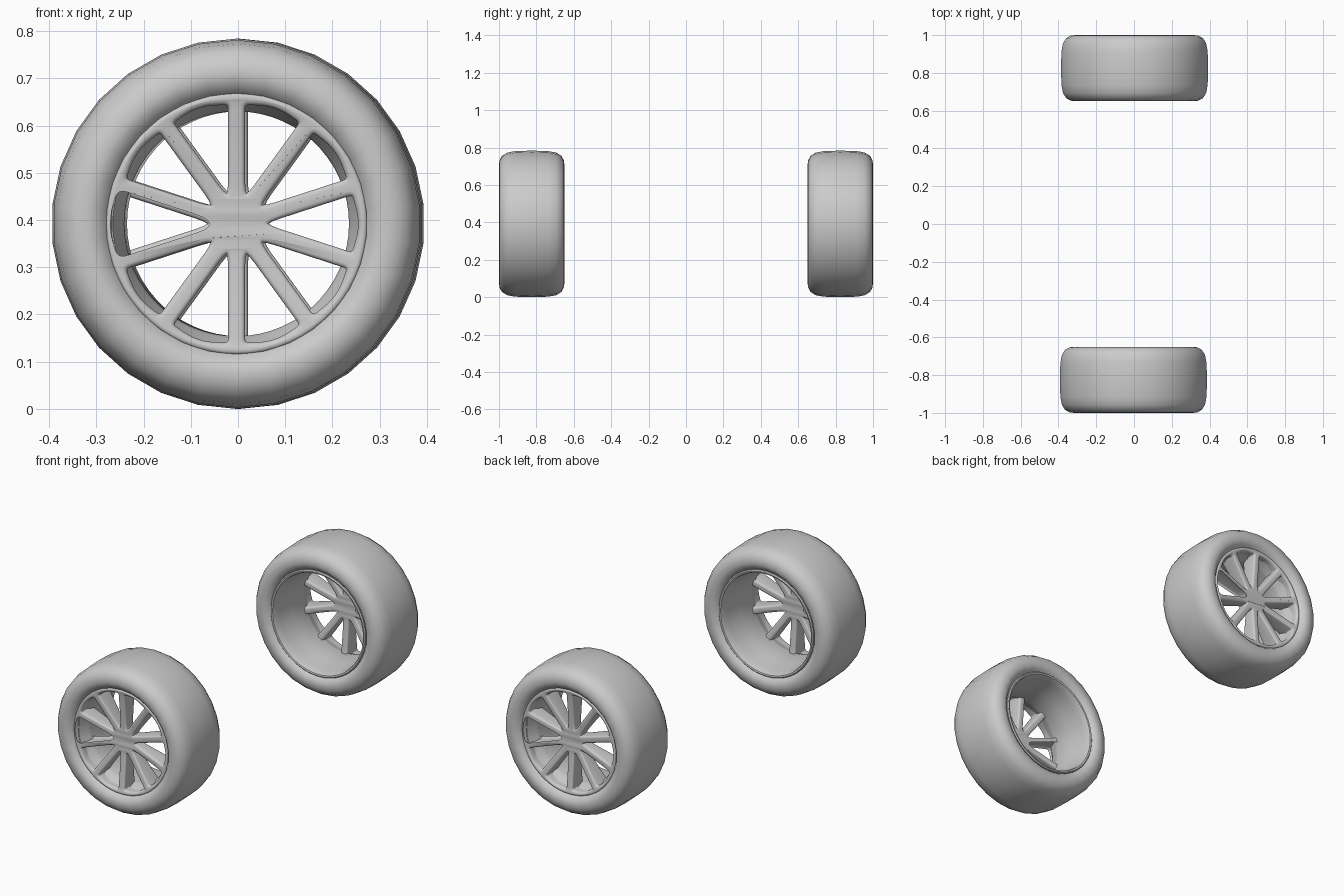
import bpy, bmesh, math
from mathutils import Vector, Matrix

cube = bpy.data.objects.get("Cube")
if cube:
    bpy.data.objects.remove(cube, do_unlink=True)

RADIUS, TRACK, SPOKES = 0.392, 0.825, 10
STEP = 2 * math.pi / SPOKES

grey = bpy.data.materials.new("plain_grey")
grey.use_nodes = True
grey.diffuse_color = (0.6, 0.6, 0.6, 1)
grey.node_tree.nodes["Principled BSDF"].inputs["Base Color"].default_value = grey.diffuse_color


def finish(name, bm, angle):
    """Turn a bmesh into a smooth shaded object with the grey material."""
    bmesh.ops.recalc_face_normals(bm, faces=bm.faces)
    mesh = bpy.data.meshes.new(name)
    bm.to_mesh(mesh)
    bm.free()
    mesh.materials.clear()
    mesh.materials.append(grey)
    obj = bpy.data.objects.new(name, mesh)
    bpy.context.collection.objects.link(obj)
    bpy.ops.object.select_all(action="DESELECT")
    obj.select_set(True)
    bpy.context.view_layer.objects.active = obj
    bpy.ops.object.shade_smooth_by_angle(angle=math.radians(angle))
    return obj


def lathe(name, profile, steps, angle):
    """Spin a closed (radius, outward depth) profile around the axle."""
    bm = bmesh.new()
    verts = [bm.verts.new((0, -d, r)) for r, d in profile]
    edges = [bm.edges.new((v, verts[i - 1])) for i, v in enumerate(verts)]
    bmesh.ops.spin(bm, geom=verts + edges, axis=(0, 1, 0), cent=(0, 0, 0),
                   angle=2 * math.pi, steps=steps)
    bmesh.ops.remove_doubles(bm, verts=bm.verts, dist=1e-5)
    return finish(name, bm, angle)


def rounded(corners, cuts, steps=6):
    """Outline with each corner replaced by a quadratic curve."""
    points = []
    for i, c in enumerate(corners):
        before, after = corners[i - 1], corners[(i + 1) % len(corners)]
        a = c + (before - c).normalized() * cuts[i]
        b = c + (after - c).normalized() * cuts[i]
        for k in range(steps + 1):
            t = k / steps
            points.append(a * (1 - t) ** 2 + c * (2 * t * (1 - t)) + b * t ** 2)
    return points


def polar(r, a):
    return Vector((r * math.cos(a), r * math.sin(a), 0))


def spoke_face():
    """Disc with rounded windows between the spokes, dished by radius."""
    half, reach, bevel = 0.008, 0.262, 0.010
    side = STEP / 2 - math.asin(half / reach)
    window = rounded([polar(half / math.sin(STEP / 2), 0), polar(reach, -side),
                      polar(reach / math.cos(side), 0), polar(reach, side)],
                     [0.065, 0.02, 0.04, 0.02])
    outlines = [[polar(0.267, 2 * math.pi * k / 60) for k in range(60)]]
    for s in range(SPOKES):
        turn = Matrix.Rotation(s * STEP, 3, "Z")
        outlines.append([turn @ p for p in window])
    curve = bpy.data.curves.new("spoke_outline", "CURVE")
    curve.dimensions, curve.fill_mode = "2D", "BOTH"
    curve.extrude, curve.bevel_depth, curve.bevel_resolution = 0.02, bevel, 3
    for outline in outlines:
        spline = curve.splines.new("POLY")
        spline.points.add(len(outline) - 1)
        for point, p in zip(spline.points, outline):
            point.co = (*p, 1)
        spline.use_cyclic_u = True
    helper = bpy.data.objects.new("spoke_outline", curve)
    bpy.context.collection.objects.link(helper)
    graph = bpy.context.evaluated_depsgraph_get()
    flat = bpy.data.meshes.new_from_object(helper.evaluated_get(graph))
    bpy.data.objects.remove(helper, do_unlink=True)
    bm = bmesh.new()
    bm.from_mesh(flat)
    bpy.data.meshes.remove(flat)
    bmesh.ops.remove_doubles(bm, verts=bm.verts, dist=1e-5)
    # Spokes thicken towards the rim; the hub sits slightly recessed
    for v in bm.verts:
        x, y, z = v.co
        grow = 0.02 * (math.hypot(x, y) / 0.26) ** 2
        depth = 0.102 + z + math.copysign(grow, z)
        v.co = (x, -depth, y)
    return finish("front_wheel_spokes", bm, 50)


# Tyre: half section mirrored across the middle
half_tyre = [(0.265, 0.132), (0.277, 0.150), (0.293, 0.168), (0.315, 0.175), (0.340, 0.172),
             (0.364, 0.159), (0.381, 0.132), (0.389, 0.090)]
tyre = half_tyre + [(RADIUS, 0)] + [(r, -d) for r, d in reversed(half_tyre)]
# Rim: lip on the inner side, tapering barrel, flare behind the spokes
rim = [(0.278, -0.140), (0.278, -0.158), (0.273, -0.163), (0.265, -0.161), (0.261, -0.152),
       (0.257, -0.120), (0.247, -0.030), (0.238, 0.065), (0.243, 0.080), (0.262, 0.130),
       (0.276, 0.132)]

parts = [lathe("front_wheel_tyre", tyre, 30, 60), lathe("front_wheel_rim", rim, 60, 35), spoke_face()]

# Place the front wheel and turn a copy around for the rear
for part in parts:
    part.location = (-0.003, -TRACK, RADIUS)
    rear = part.copy()
    rear.name = part.name.replace("front", "rear")
    rear.location = (0.003, TRACK, RADIUS)
    rear.rotation_euler.z = math.pi
    bpy.context.collection.objects.link(rear)
